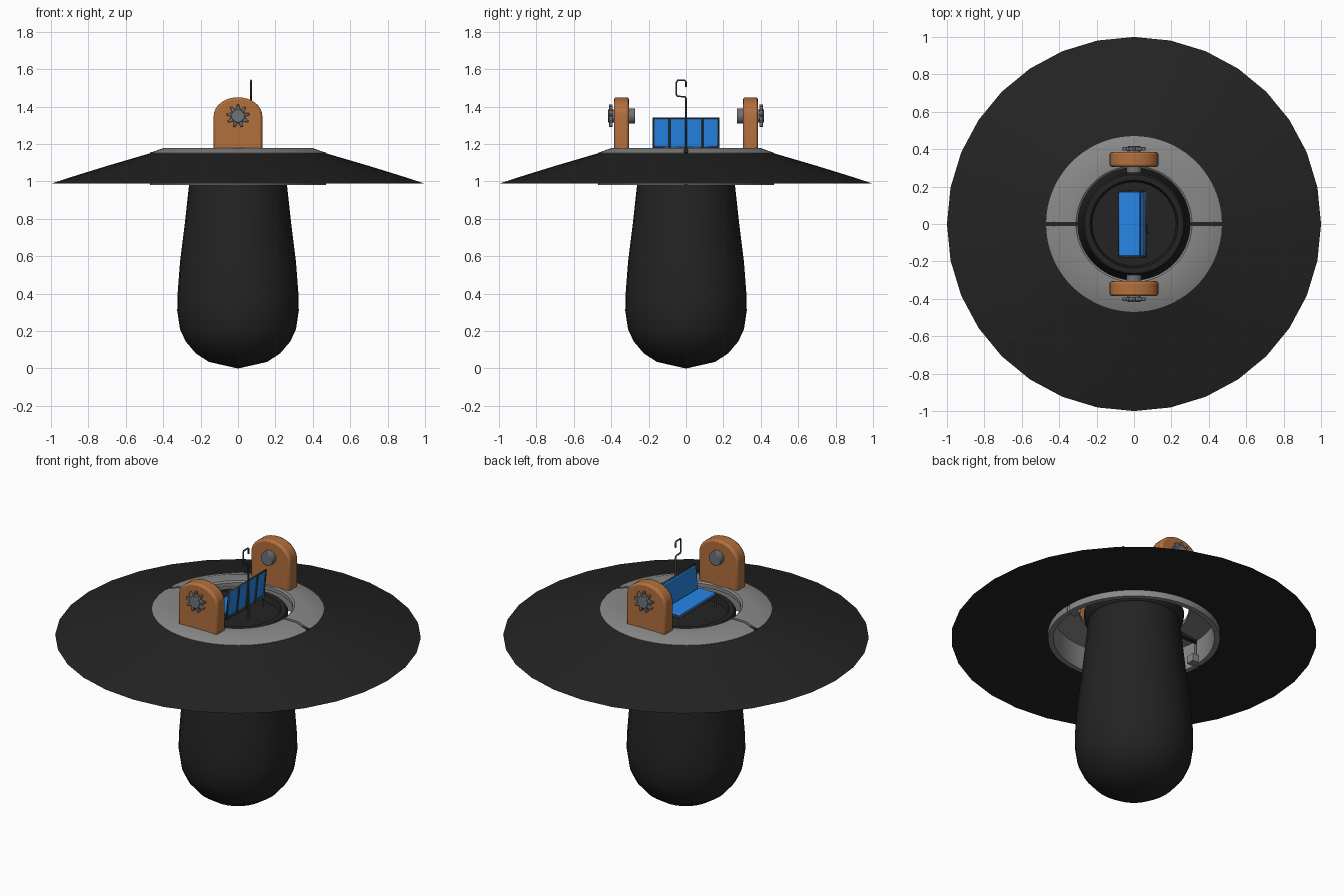
import bpy, bmesh, math
from mathutils import Vector

if "Cube" in bpy.data.objects:
    bpy.data.objects.remove(bpy.data.objects["Cube"])


def mat(name, c):
    m = bpy.data.materials.new(name)
    m.diffuse_color = (*c, 1)
    m.use_nodes = True
    m.node_tree.nodes["Principled BSDF"].inputs["Base Color"].default_value = m.diffuse_color
    return m


BLACK = mat("matte black", (0.017, 0.017, 0.017))
GREY = mat("mid grey", (0.25, 0.25, 0.25))
STEEL = mat("steel grey", (0.16, 0.17, 0.18))
ORANGE = mat("orange brown", (0.45, 0.16, 0.047))
BLUE = mat("seat blue", (0.02, 0.24, 0.80))
FRAME = mat("frame dark grey", (0.06, 0.065, 0.07))


def finish(name, bm, m, angle=35, bevel=0):
    bmesh.ops.remove_doubles(bm, verts=bm.verts, dist=1e-5)
    bmesh.ops.recalc_face_normals(bm, faces=bm.faces)
    me = bpy.data.meshes.new(name)
    bm.to_mesh(me)
    bm.free()
    me.materials.append(m)
    ob = bpy.data.objects.new(name, me)
    bpy.context.collection.objects.link(ob)
    if bevel:
        b = ob.modifiers.new("bevel", 'BEVEL')
        b.width, b.segments, b.limit_method = bevel, 2, 'ANGLE'
    bpy.context.view_layer.objects.active = ob
    ob.select_set(True)
    bpy.ops.object.shade_smooth_by_angle(angle=math.radians(angle))
    ob.select_set(False)
    return ob


def lathe(name, prof, m, n=32, a0=0.0, a1=math.tau, closed=False, angle=35):
    """Turn an (r, z) profile about z; partial turns get end caps."""
    bm = bmesh.new()
    full = a1 - a0 > math.tau - 1e-4
    rows = [[bm.verts.new((r * math.cos(a), r * math.sin(a), z)) for r, z in prof]
            for a in (a0 + (a1 - a0) * i / n for i in range(n if full else n + 1))]
    k = len(prof)
    for i in range(n):
        p, q = rows[i], rows[(i + 1) % len(rows)]
        for j in range(k if closed else k - 1):
            bm.faces.new((p[j], q[j], q[(j + 1) % k], p[(j + 1) % k]))
    if closed and not full:
        bm.faces.new(rows[0])
        bm.faces.new(rows[-1])
    bmesh.ops.dissolve_degenerate(bm, dist=1e-5, edges=bm.edges)
    return finish(name, bm, m, angle)


def extrude_y(name, pts, y0, y1, m, bevel=0, angle=35):
    """Extrude an (x, z) outline from y0 to y1."""
    bm = bmesh.new()
    f = bm.faces.new([bm.verts.new((x, y0, z)) for x, z in pts])
    r = bmesh.ops.extrude_face_region(bm, geom=[f])
    bmesh.ops.translate(bm, vec=(0, y1 - y0, 0),
                        verts=[v for v in r['geom'] if isinstance(v, bmesh.types.BMVert)])
    return finish(name, bm, m, angle, bevel)


def box(name, lo, hi, m, bevel=0):
    return extrude_y(name, [(lo[0], lo[2]), (hi[0], lo[2]), (hi[0], hi[2]), (lo[0], hi[2])],
                     lo[1], hi[1], m, bevel)


def rod(name, pts, r, m, cyclic=False):
    cu = bpy.data.curves.new(name, 'CURVE')
    cu.dimensions = '3D'
    cu.bevel_depth, cu.bevel_resolution, cu.use_fill_caps = r, 1, True
    s = cu.splines.new('POLY')
    s.points.add(len(pts) - 1)
    for p, c in zip(s.points, pts):
        p.co = (*c, 1)
    s.use_cyclic_u = cyclic
    cu.materials.append(m)
    ob = bpy.data.objects.new(name, cu)
    bpy.context.collection.objects.link(ob)
    return ob


def circle(r, n, cz):
    return [(r * math.cos(math.tau * i / n), cz + r * math.sin(math.tau * i / n)) for i in range(n)]


# hanging pod with hollow rim and floor
lathe("pod", [(0, 0), (.155, .035), (.225, .08), (.28, .145), (.31, .21), (.325, .31),
              (.323, .40), (.31, .57), (.285, .77), (.262, .98), (.252, 1.08), (.27, 1.10),
              (.275, 1.14), (.265, 1.155), (.235, 1.155), (.225, 1.12), (0, 1.12)], BLACK)

# wide brim
lathe("brim", [(1, .988), (.9, 1.021), (.7, 1.083), (.465, 1.152), (.462, 1.02)],
      BLACK, closed=True, angle=40)

# mounting ring in two halves with seams on the left and right
ring = [(.47, .982), (.47, 1.153), (.395, 1.18), (.31, 1.18), (.30, 1.172),
        (.30, 1.15), (.44, 1.13), (.44, .982)]
for side, start in (("back", 0), ("front", math.pi)):
    lathe("ring_" + side, ring, GREY, n=40, a0=start + .022, a1=start + math.pi - .022, closed=True)
for s, side in ((-1, "left"), (1, "right")):
    x0, x1 = sorted((s * .30, s * .468))
    box("seam_" + side, (x0, -.012, 1.12), (x1, .012, 1.158), BLACK)
    x0, x1 = sorted((s * .40, s * .465))
    box("latch_" + side, (x0, -.025, .985), (x1, .025, 1.03), GREY)

# pivot brackets, toothed knobs and inner pivots
arch = [(-.13, 1.165), (.13, 1.165)] + [
    (.13 * math.cos(a), 1.35 + .10 * math.sin(a)) for a in (math.pi * i / 16 for i in range(17))]
gear = []
for i in range(9):
    for d, r in ((-.30, .041), (-.14, .062), (.14, .062), (.30, .041)):
        a = math.pi / 2 + math.tau * (i + d) / 9
        gear.append((r * math.cos(a), 1.35 + r * math.sin(a)))
for s, side in ((-1, "front"), (1, "back")):
    extrude_y("bracket_" + side, arch, s * .305, s * .385, ORANGE, bevel=.012)
    extrude_y("knob_" + side, gear, s * .392, s * .412, STEEL, bevel=.003)
    extrude_y("knob_hub_" + side, circle(.035, 20, 1.35), s * .38, s * .418, STEEL, bevel=.004)
    extrude_y("pivot_" + side, circle(.041, 24, 1.35), s * .272, s * .31, STEEL, bevel=.005)

# bench: cushion and leaning backrest
box("seat", (-.08, -.172, 1.19), (.032, .172, 1.21), BLUE, bevel=.006)
extrude_y("backrest", [(.035, 1.175), (.047, 1.172), (.066, 1.335), (.052, 1.337)],
          -.172, .172, BLUE, bevel=.004)

# bench frame: outline, back bars, seat rails and legs
rod("back_frame", [(.047, -.175, 1.17), (.064, -.175, 1.338), (.064, .175, 1.338), (.047, .175, 1.17)],
    .006, FRAME, True)
for i, y in enumerate((-.0875, 0, .0875)):
    rod(f"back_bar_{i}", [(.053, y, 1.17), (.071, y, 1.338)], .005, FRAME)
rod("seat_frame", [(-.08, -.175, 1.19), (.045, -.175, 1.185), (.045, .175, 1.185), (-.08, .175, 1.19)],
    .006, FRAME, True)
for i, (x, y) in enumerate(((-.075, -.172), (-.075, .172), (.045, -.172), (.045, .172))):
    rod(f"leg_{i}", [(x, y, 1.12), (x, y, 1.19)], .006, FRAME)

# crook standing behind the bench
rod("hook", [(.07, 0, 1.12), (.07, 0, 1.445), (.07, -.006, 1.453), (.07, -.045, 1.455),
             (.07, -.051, 1.463), (.07, -.051, 1.53), (.07, -.045, 1.54), (.07, -.006, 1.54),
             (.07, 0, 1.533), (.07, 0, 1.505)], .005, FRAME)
